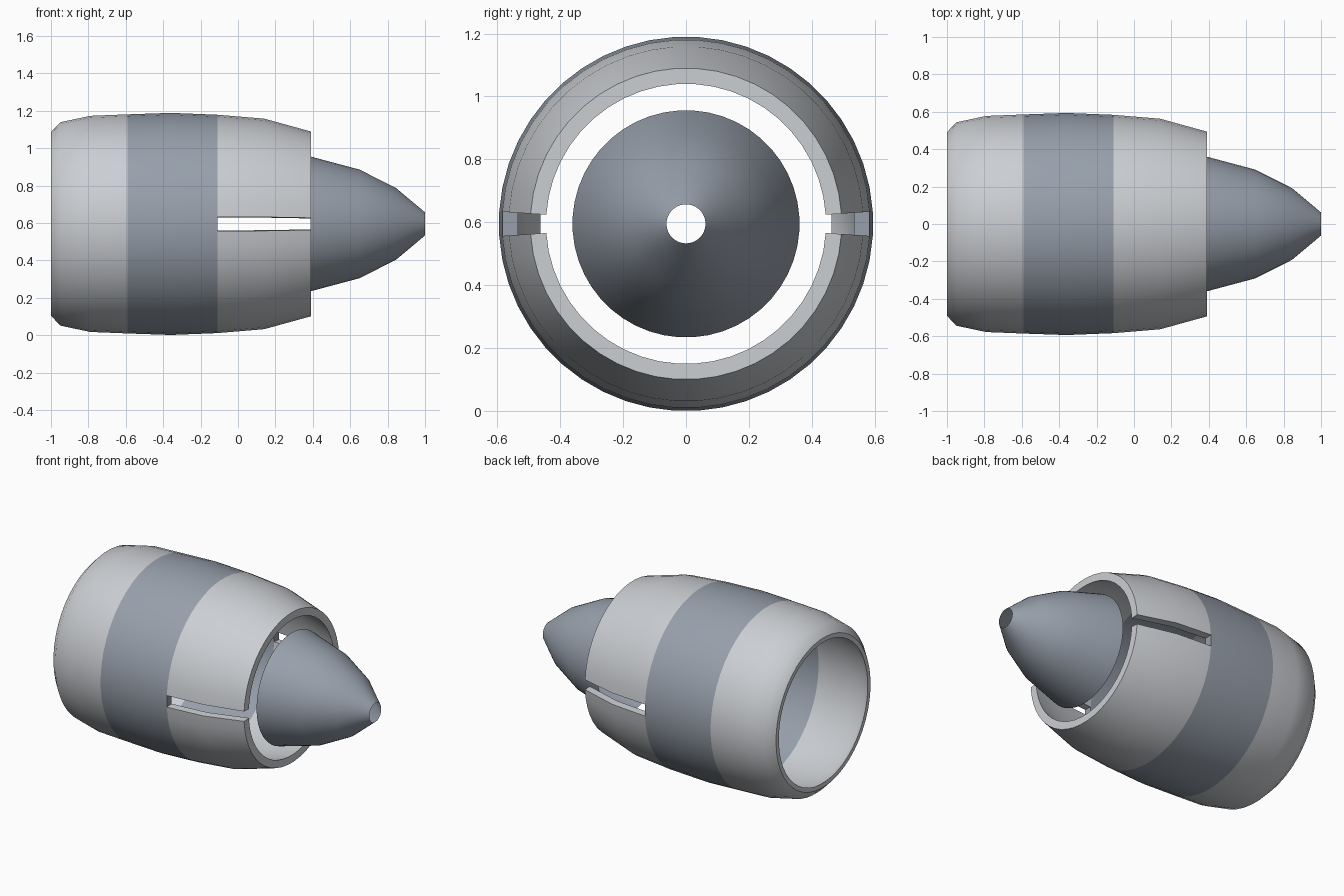
import bpy, bmesh
from math import sin, cos, radians

cube = bpy.data.objects.get("Cube")
if cube:
    bpy.data.objects.remove(cube, do_unlink=True)

SIDES = 48
STEP = 360 / SIDES
AXIS_Z = 0.595


def make_material(name, rgb):
    mat = bpy.data.materials.new(name)
    mat.use_nodes = True
    colour = (*rgb, 1)
    mat.diffuse_color = colour
    mat.node_tree.nodes["Principled BSDF"].inputs["Base Color"].default_value = colour
    return mat


light_grey = make_material("light grey", (0.60, 0.62, 0.65))
blue_grey = make_material("blue grey", (0.31, 0.35, 0.41))


def sweep(name, profile, mat, closed=True, start=STEP / 2, count=SIDES):
    """Turn an (x, radius) profile about the engine axis, fully or over an arc."""
    full = count == SIDES
    bm = bmesh.new()
    rings = []
    for i in range(count if full else count + 1):
        a = radians(start + i * STEP)
        rings.append([bm.verts.new((x, r * cos(a), AXIS_Z + r * sin(a)))
                      for x, r in profile])
    n = len(profile)
    for i in range(count):
        a, b = rings[i], rings[(i + 1) % len(rings)]
        for j in range(n if closed else n - 1):
            k = (j + 1) % n
            bm.faces.new((a[j], a[k], b[k], b[j]))
    if closed and not full:  # walls at both ends of the arc
        bm.faces.new(rings[0])
        bm.faces.new(rings[-1])
    bmesh.ops.recalc_face_normals(bm, faces=bm.faces)
    mesh = bpy.data.meshes.new(name)
    bm.to_mesh(mesh)
    bm.free()
    mesh.materials.append(mat)
    mesh.shade_smooth()
    mesh.set_sharp_from_angle(angle=radians(40))
    obj = bpy.data.objects.new(name, mesh)
    bpy.context.collection.objects.link(obj)
    return obj


def shell(outer, wall=0.05):
    """Close an outer profile with a parallel inner wall."""
    return outer + [(x, r - wall) for x, r in reversed(outer)]


# Inlet with a thinner rounded lip
inlet = [(-1, 0.492), (-0.95, 0.545), (-0.79, 0.579), (-0.59, 0.587)]
inlet_inner = [(-0.59, 0.537), (-0.79, 0.529), (-0.95, 0.495), (-1, 0.463)]
sweep("inlet_cowl", inlet + inlet_inner, light_grey)

# Middle band
sweep("middle_band", shell([(-0.59, 0.587), (-0.36, 0.595), (-0.11, 0.585)]), blue_grey)

# Rear cowl in two halves, separated by a slot on each side
rear = shell([(-0.11, 0.585), (0.14, 0.564), (0.39, 0.495)])
for name, start in (("upper_rear_cowl", 0), ("lower_rear_cowl", 180)):
    sweep(name, rear, light_grey, start=start + STEP / 2, count=SIDES // 2 - 1)

# Open exhaust cone
sweep("exhaust_cone", [(0.388, 0.361), (0.65, 0.291), (0.845, 0.192), (1, 0.062)],
      blue_grey, closed=False)
